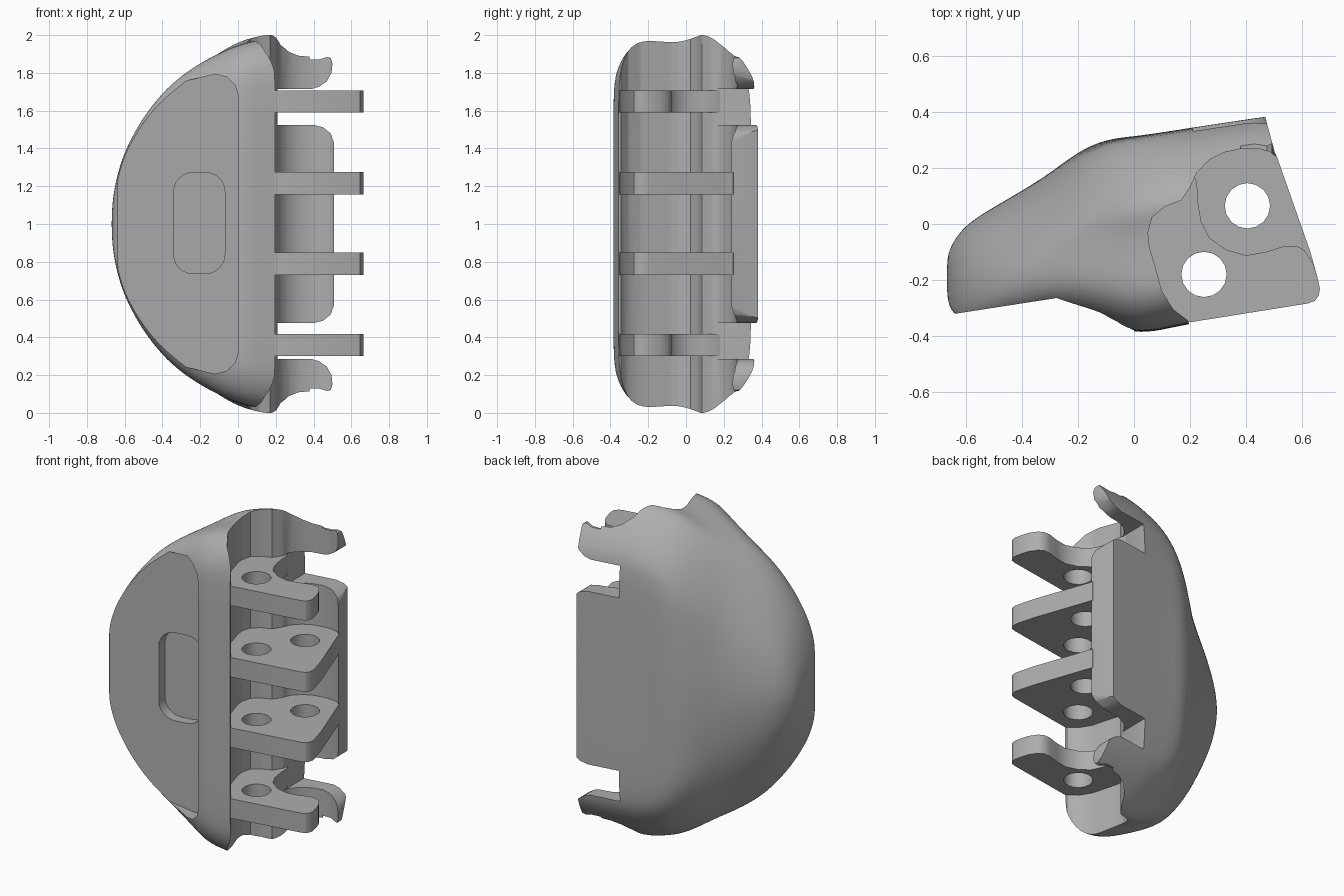
import bpy, bmesh, math

cube = bpy.data.objects.get("Cube")
if cube:
    bpy.data.objects.remove(cube, do_unlink=True)

grey = bpy.data.materials.new("plain grey")
grey.use_nodes = True
grey.diffuse_color = (0.42, 0.42, 0.42, 1)
grey.node_tree.nodes["Principled BSDF"].inputs["Base Color"].default_value = (0.42, 0.42, 0.42, 1)


def loft(name, rings):
    """Skin a list of equal point loops and cap both ends."""
    bm = bmesh.new()
    loops = [[bm.verts.new(p) for p in ring] for ring in rings]
    n = len(loops[0])
    for a, b in zip(loops, loops[1:]):
        for i in range(n):
            bm.faces.new((a[i], a[(i + 1) % n], b[(i + 1) % n], b[i]))
    bm.faces.new(loops[0])
    bm.faces.new(loops[-1])
    bmesh.ops.recalc_face_normals(bm, faces=bm.faces)
    mesh = bpy.data.meshes.new(name)
    bm.to_mesh(mesh)
    bm.free()
    mesh.materials.append(grey)
    obj = bpy.data.objects.new(name, mesh)
    bpy.context.collection.objects.link(obj)
    return obj


def upright(name, pts, low, high):
    return loft(name, [[(x, y, z) for x, y in pts] for z in (low, high)])


def facing(name, pts, near, far):
    """Prism along y; near and far give y for each x."""
    return loft(name, [[(x, f(x), z) for x, z in pts] for f in (near, far)])


def activate(obj):
    bpy.ops.object.select_all(action='DESELECT')
    obj.select_set(True)
    bpy.context.view_layer.objects.active = obj


def cut(obj, cutter):
    activate(obj)
    mod = obj.modifiers.new("cut", 'BOOLEAN')
    mod.operation, mod.solver, mod.object = 'DIFFERENCE', 'EXACT', cutter
    bpy.ops.object.modifier_apply(modifier=mod.name)
    bpy.data.objects.remove(cutter, do_unlink=True)


def finish(obj, degrees):
    activate(obj)
    bpy.ops.object.shade_smooth_by_angle(angle=math.radians(degrees))


# Body: half sections (depth, height) for the domed and the boxy end
dome = [(0, 0), (0, .5), (0, .84), (.02, .91), (.07, .955), (.15, .99), (.25, 1), (.36, .98),
        (.47, .935), (.58, .86), (.68, .775), (.77, .68), (.85, .56), (.92, .42), (.975, .22), (1, 0)]
box = [(0, 0), (0, .35), (0, .72), (.02, .83), (.09, .93), (.2, .985), (.35, .982), (.52, .985),
       (.62, 1.012), (.72, .978), (.8, .925), (.88, .865), (.96, .78), (1, .68), (1, .35), (1, 0)]
# Stations: x, front y, back y, half height
stations = [(-.669, -.25, -.13, .06), (-.657, -.31, -.08, .19), (-.615, -.34, -.015, .35),
            (-.56, -.335, .027, .465), (-.5, -.325, .064, .57), (-.4, -.31, .122, .7),
            (-.3, -.293, .184, .79), (-.2, -.315, .262, .86), (-.1, -.347, .305, .918),
            (0, -.393, .313, .965), (.1, -.378, .327, .99), (.18, -.36, .34, 1.008),
            (.4, -.32, .373, 1), (.75, -.265, .425, 1)]
rings = []
for x, front, back, half in stations:
    t = min(max((x + .4) / .44, 0), 1)
    t = t * t * (3 - 2 * t)
    side = [(a + (c - a) * t, b + (d - b) * t) for (a, b), (c, d) in zip(dome, box)]
    loop = side + [(u, -v) for u, v in side[-2:0:-1]]
    rings.append([(x, front + u * (back - front), 1 + v * half) for u, v in loop])
body = loft("body_shell", rings)
activate(body)
smooth = body.modifiers.new("smooth", 'SUBSURF')
smooth.levels = 2
bpy.ops.object.modifier_apply(modifier=smooth.name)


# Recessed front panel on a slanted plane
def panel_y(x):
    return -.32 + .155 * (x + .635)


half = [(-.9, .85), (-.4, .85), (-.28, .757), (-.2, .775), (-.12, .793), (-.06, .778),
        (-.015, .735), (0, .68)]
outline = [(x, 1 + z) for x, z in half] + [(x, 1 - z) for x, z in reversed(half)]
cut(body, facing("panel_cutter", outline, lambda x: -.8, panel_y))

# Rounded finger slot in the panel
slot = []
for cx, cz, start in ((-.17, 1.172, 0), (-.24, 1.172, 90), (-.24, .838, 180), (-.17, .838, 270)):
    for step in range(7):
        a = math.radians(start + step * 15)
        slot.append((cx + .1 * math.cos(a), cz + .1 * math.sin(a)))
cut(body, facing("slot_cutter", slot, lambda x: -.6, lambda x: panel_y(x) + .06))

# Open channel through the full height, with the slanted end trim
channel = [(.21, -.6), (.2, -.37), (.193, -.345), (.14, -.305), (.1, -.24), (.075, -.15),
           (.055, -.08), (.05, -.03), (.065, .025), (.11, .062), (.17, .085), (.2, .13),
           (.225, .185), (.27, .23), (.32, .255), (.38, .268), (.44, .27), (.485, .258),
           (.507, .24), (.468, .385), (.44, .5), (.95, .5), (.95, -.6)]
cut(body, upright("channel_cutter", channel, -.3, 2.3))

# Notches leaving the central rear tab and the two rounded hooks
notch = [(.21, .715), (.21, .525), (.4, .525), (.45, .512), (.49, .48), (.512, .42), (.8, .42),
         (.8, 1.1), (.37, 1.1), (.38, .872), (.43, .872), (.475, .885), (.492, .878),
         (.5, .85), (.495, .8), (.47, .755), (.43, .727), (.39, .715)]
for sign in (1, -1):
    pts = [(x, 1 + sign * z) for x, z in notch]
    cut(body, facing("notch_cutter", pts, lambda x: .1, lambda x: .7))
finish(body, 35)

# Hinge plates
nose = [(0, -.3), (.15, -.34), (.2, -.351), (.62, -.284), (.645, -.275), (.66, -.255),
        (.664, -.23), (.655, -.19)]
full = nose + [(.63, -.1), (.507, .25), (.4, .3), (.2, .25), (0, .1)]
hooked = nose + [(.64, -.14), (.61, -.095), (.58, -.078), (.54, -.078), (.47, -.1), (.4, -.112),
                 (.33, -.092), (.27, -.05), (.24, .01), (.228, .08), (.225, .15), (.2, .2), (0, .1)]
plates = [("lower_outer_plate", hooked, .3), ("lower_inner_plate", full, .73),
          ("upper_inner_plate", full, 1.157), ("upper_outer_plate", hooked, 1.59)]
for name, pts, low in plates:
    plate = upright(name, pts, low, low + .118)
    holes = [(.25, -.18), (.405, .065)] if pts is full else [(.25, -.18)]
    for cx, cy in holes:
        circle = [(cx + .081 * math.cos(i * math.tau / 16), cy + .081 * math.sin(i * math.tau / 16))
                  for i in range(16)]
        cut(plate, upright("hole_cutter", circle, low - .1, low + .3))
    finish(plate, 30)
